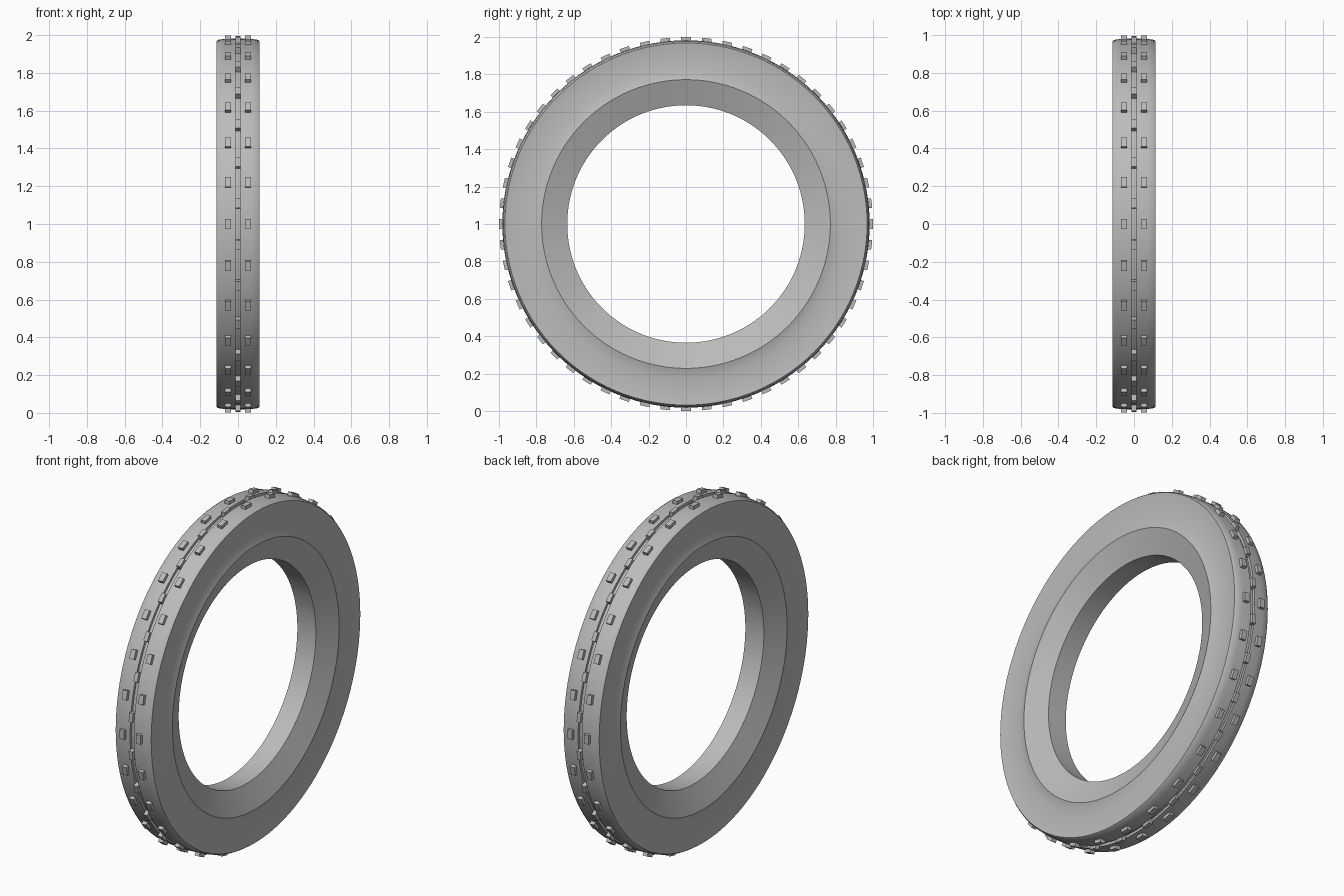
import bpy
import bmesh
from math import pi, radians
from mathutils import Matrix

cube = bpy.data.objects.get("Cube")
if cube:
    bpy.data.objects.remove(cube, do_unlink=True)

SEGMENTS = 112
BLOCKS = 28

rubber = bpy.data.materials.new("grey rubber")
rubber.use_nodes = True
colour = (0.5, 0.5, 0.5, 1)
rubber.diffuse_color = colour
bsdf = rubber.node_tree.nodes["Principled BSDF"]
bsdf.inputs["Base Color"].default_value = colour
bsdf.inputs["Roughness"].default_value = 0.8


def finish(name, bm):
    bmesh.ops.recalc_face_normals(bm, faces=bm.faces)
    mesh = bpy.data.meshes.new(name)
    bm.to_mesh(mesh)
    bm.free()
    mesh.materials.append(rubber)
    obj = bpy.data.objects.new(name, mesh)
    bpy.context.collection.objects.link(obj)
    obj.location.z = 1
    return obj


# Tyre body: half profile (x, radius) from the bore to the centre groove
half = [(0.06, 0.635), (0.115, 0.772), (0.096, 0.83), (0.115, 0.968),
        (0.105, 0.975), (0.07, 0.98), (0.012, 0.982), (0.012, 0.967)]
profile = half + [(-x, r) for x, r in reversed(half)]

bm = bmesh.new()
verts = [bm.verts.new((x, 0, r)) for x, r in profile]
edges = [bm.edges.new((v, verts[i - 1])) for i, v in enumerate(verts)]
bmesh.ops.spin(bm, geom=verts + edges, cent=(0, 0, 0), axis=(1, 0, 0),
               angle=2 * pi, steps=SEGMENTS)
bmesh.ops.remove_doubles(bm, verts=bm.verts, dist=0.0001)
tyre = finish("tyre_body", bm)
bpy.ops.object.select_all(action="DESELECT")
tyre.select_set(True)
bpy.context.view_layer.objects.active = tyre
bpy.ops.object.shade_smooth_by_angle(angle=radians(30))


# Tread blocks: a ring of small boxes around the axle
def tread_row(name, x, width, bottom, offset):
    bm = bmesh.new()
    top = 0.999
    size = Matrix.Diagonal((width, 0.052, top - bottom, 1))
    place = Matrix.Translation((x, 0, (top + bottom) / 2))
    for i in range(BLOCKS):
        turn = Matrix.Rotation((i + offset) * 2 * pi / BLOCKS, 4, "X")
        bmesh.ops.create_cube(bm, size=1, matrix=turn @ place @ size)
    return finish(name, bm)


tread_row("left_tread_blocks", 0.053, 0.03, 0.965, 0)
tread_row("right_tread_blocks", -0.053, 0.03, 0.965, 0)
tread_row("centre_tread_blocks", 0, 0.024, 0.955, 0.5)
